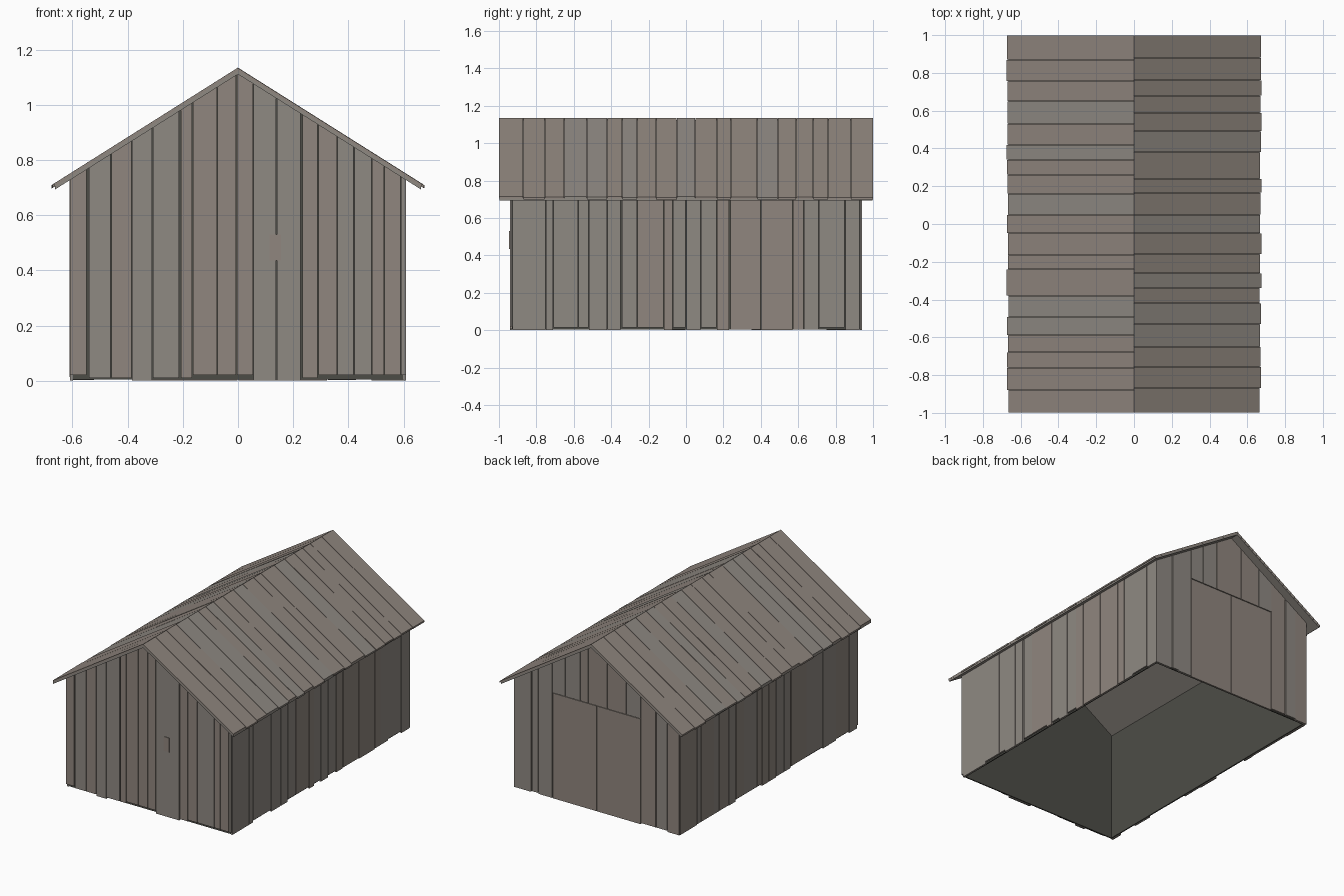
import bpy, bmesh, random
from mathutils import Vector

random.seed(4)
cube = bpy.data.objects.get("Cube")
if cube:
    bpy.data.objects.remove(cube, do_unlink=True)

HALF_W, HALF_L = 0.61, 0.942        # outer faces of the wall boards
RIDGE, SLOPE, EAVE = 1.135, 0.63, 0.67
BOARD, LINING = 0.012, 0.008        # thicknesses


def material(name, rgb):
    mat = bpy.data.materials.new(name)
    mat.use_nodes = True
    mat.diffuse_color = (*rgb, 1)
    mat.node_tree.nodes["Principled BSDF"].inputs["Base Color"].default_value = (*rgb, 1)
    return mat


BROWN = material("weathered brown wood", (0.28, 0.24, 0.21))
GREY = material("weathered grey wood", (0.275, 0.252, 0.226))
DARK = material("dark inner wood", (0.073, 0.073, 0.062))


def prism(bm, corners, offset, mat=0):
    """Extrude a flat polygon along an offset."""
    a = [bm.verts.new(c) for c in corners]
    b = [bm.verts.new(Vector(c) + Vector(offset)) for c in corners]
    n = len(a)
    faces = [bm.faces.new(a), bm.faces.new(b)]
    for i in range(n):
        j = (i + 1) % n
        faces.append(bm.faces.new((a[i], a[j], b[j], b[i])))
    for f in faces:
        f.material_index = mat


def finish(bm, name, *mats):
    bmesh.ops.recalc_face_normals(bm, faces=bm.faces)
    mesh = bpy.data.meshes.new(name)
    bm.to_mesh(mesh)
    bm.free()
    for m in mats:
        mesh.materials.append(m)
    bpy.context.collection.objects.link(bpy.data.objects.new(name, mesh))


def roof_under(x):
    return RIDGE - 0.024 - SLOPE * abs(x)


def gable_outline(x0, x1, z0, y, z1=9):
    """Board outline on an end wall, cut to the roof pitch."""
    pts = [(x0, y, z0), (x1, y, z0), (x1, y, min(z1, roof_under(x1)))]
    if x0 < 0 < x1 and z1 > roof_under(0):
        pts.append((0, y, roof_under(0)))
    return pts + [(x0, y, min(z1, roof_under(x0)))]


def spans(seams, wide=()):
    """Board edges between seams, leaving narrow or wide gaps."""
    gap = lambda s: 0.004 if s in wide else 0.0015
    return [(a + gap(a), b - gap(b)) for a, b in zip(seams, seams[1:])]


def tone():
    return random.choice((0, 1))


# Dark lining of the open-bottomed hall
bm = bmesh.new()
IN_W, IN_L = HALF_W - BOARD, HALF_L - BOARD
for s in (-1, 1):
    prism(bm, gable_outline(-IN_W, IN_W, 0.004, s * IN_L), (0, -s * LINING, 0))
    x = s * IN_W
    top = roof_under(IN_W)
    prism(bm, [(x, -IN_L, 0.004), (x, IN_L, 0.004), (x, IN_L, top), (x, -IN_L, top)],
          (-s * LINING, 0, 0))
finish(bm, "wall_lining", DARK)

# Front wall boards, with uneven lower ends
bm = bmesh.new()
front = [-HALF_W, -.545, -.46, -.385, -.31, -.21, -.165, -.075, -.005, .055, .14,
         .23, .29, .36, .42, .485, .53, .59, HALF_W]
for i, (a, b) in enumerate(spans(front, (-.545, -.21, .23))):
    low = 0.02 if a < -.55 or -.17 < a < .05 or a > .285 else 0.01
    if -.39 < a < -.32 or .05 < a < .22:
        low = 0
    prism(bm, gable_outline(a, b, low, -HALF_L), (0, BOARD, 0), tone())
finish(bm, "front_wall_boards", BROWN, GREY)

# Small latch plate on the front
bm = bmesh.new()
prism(bm, [(.115, -HALF_L, .435), (.155, -HALF_L, .435), (.155, -HALF_L, .53), (.115, -HALF_L, .53)],
      (0, -0.004, 0))
finish(bm, "front_latch", BROWN)

# Back wall boards around and above the double door
DOOR_W, DOOR_TOP = 0.325, 0.70
bm = bmesh.new()
for a, b in (spans([-HALF_W, -.52, -.44, -DOOR_W], (-.44,))
             + spans([DOOR_W, .43, .48, HALF_W], (.48,))):
    prism(bm, gable_outline(a, b, random.uniform(0, .012), HALF_L), (0, -BOARD, 0), tone())
for a, b in spans([-DOOR_W, -.22, -.08, .06, .12, .23, DOOR_W]):
    prism(bm, gable_outline(a, b, DOOR_TOP + .004, HALF_L), (0, -BOARD, 0), tone())
finish(bm, "back_wall_boards", BROWN, GREY)

# Double door leaves
for name, a, b in (("right_door", -DOOR_W, 0), ("left_door", 0, DOOR_W)):
    bm = bmesh.new()
    prism(bm, gable_outline(a + .002, b - .002, 0, HALF_L - .002, DOOR_TOP), (0, -BOARD + .002, 0))
    finish(bm, name, BROWN)

# Side wall boards
side = [-IN_L, -.75, -.71, -.575, -.52, -.42, -.345, -.26, -.12, -.07, 0, .08, .165,
        .235, .4, .57, .63, .71, .85, IN_L]
for s, name in ((1, "left_wall_boards"), (-1, "right_wall_boards")):
    bm = bmesh.new()
    top = roof_under(HALF_W)
    for a, b in spans([s * y for y in side][::s], (s * -.345, s * .235)):
        low = random.choice((0, .004, .014))
        x = s * (HALF_W - random.uniform(0, .002))
        prism(bm, [(x, a, low), (x, b, low), (x, b, top), (x, a, top)],
              (s * IN_W - x, 0, 0), tone())
    finish(bm, name, BROWN, GREY)

# Roof deck: one bent sheet reaching past the walls
bm = bmesh.new()
e = EAVE - .006
for s in (-1, 1):
    prism(bm, [(0, -.998, RIDGE - .011), (s * e, -.998, RIDGE - .011 - SLOPE * e),
               (s * e, -.998, RIDGE - .024 - SLOPE * e), (0, -.998, RIDGE - .024)], (0, 1.996, 0))
finish(bm, "roof_deck", GREY)

# Roof boards running from ridge to eave, with uneven ends
roof = [-1, -.87, -.755, -.65, -.53, -.42, -.34, -.26, -.16, -.05, .05, .165, .24,
        .38, .49, .59, .68, .76, .88, 1]
for s, name in ((1, "left_roof_boards"), (-1, "right_roof_boards")):
    bm = bmesh.new()
    for a, b in spans([s * y for y in roof][::s]):
        a, b = max(a, -1), min(b, 1)
        end = EAVE + random.uniform(-.005, .006)
        lift = random.uniform(-.002, 0)
        z = RIDGE + lift
        prism(bm, [(0, a, z), (s * end, a, z - SLOPE * end),
                   (s * end, a, z - .011 - SLOPE * end), (0, a, z - .011)],
              (0, b - a, 0), 0 if random.random() < .7 else 1)
    finish(bm, name, BROWN, GREY)
